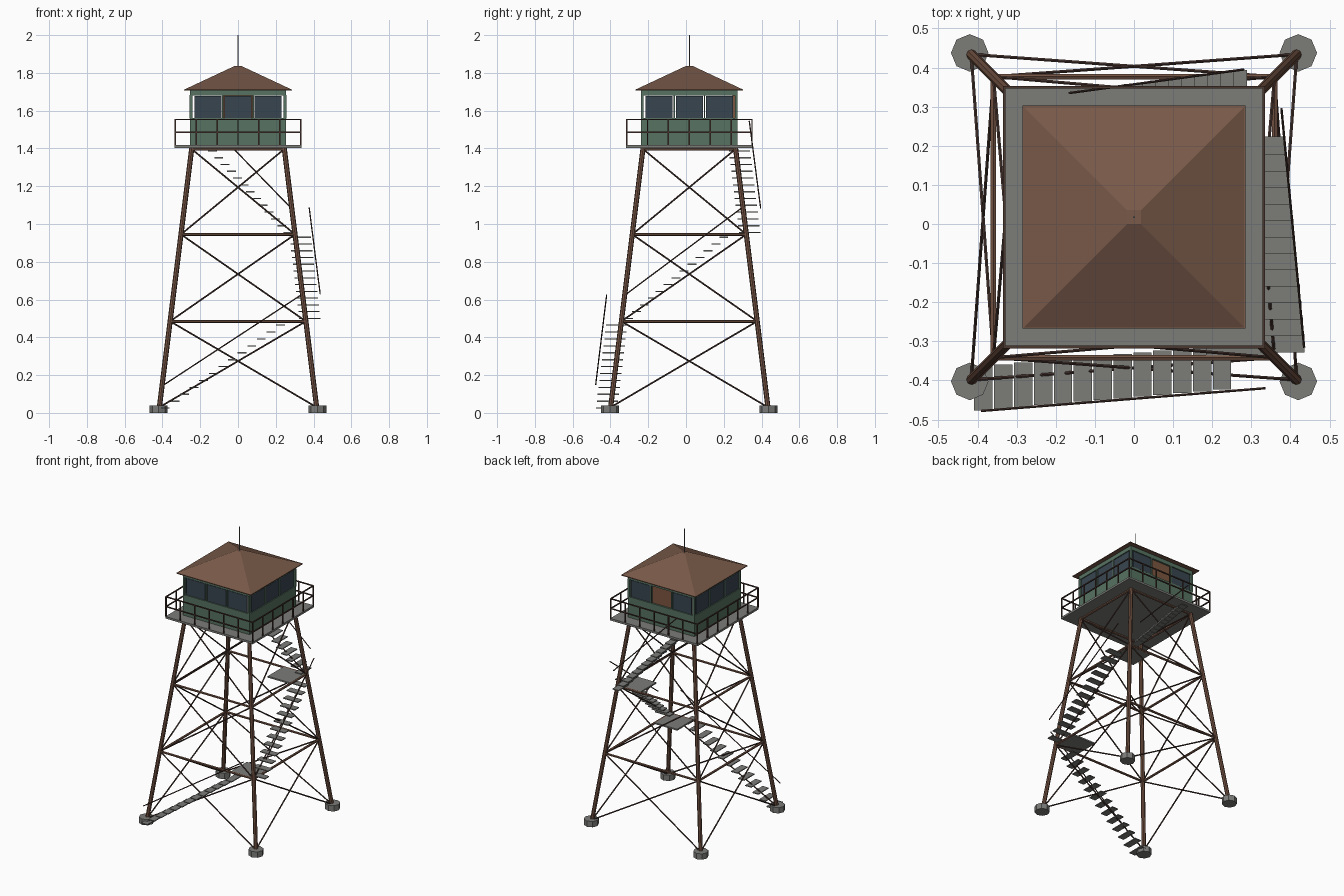
import bpy, bmesh, math
from mathutils import Vector, Matrix

cube = bpy.data.objects.get("Cube")
if cube:
    bpy.data.objects.remove(cube, do_unlink=True)

CY = 0.0175   # tower axis offset in y


def material(name, rgb):
    m = bpy.data.materials.new(name)
    m.use_nodes = True
    m.diffuse_color = (*rgb, 1)
    m.node_tree.nodes["Principled BSDF"].inputs["Base Color"].default_value = (*rgb, 1)
    return m


STEEL = material("brown steel", (0.17, 0.085, 0.055))
DARK = material("dark brown steel", (0.07, 0.038, 0.03))
ROOF = material("roof brown", (0.19, 0.1, 0.066))
GREEN = material("wall green", (0.095, 0.17, 0.12))
GREY = material("deck grey", (0.2, 0.2, 0.19))
GLASS = material("window glass", (0.04, 0.06, 0.08))
DOOR = material("door brown", (0.2, 0.09, 0.05))


def finish(name, bm, mat):
    me = bpy.data.meshes.new(name)
    bm.to_mesh(me)
    bm.free()
    me.materials.append(mat)
    ob = bpy.data.objects.new(name, me)
    bpy.context.collection.objects.link(ob)
    return ob


def add_box(bm, centre, size, turn=0.0):
    """Box about the tower axis, turned about that axis."""
    m = Matrix.Translation((0, CY, 0)) @ Matrix.Rotation(turn, 4, 'Z')
    m = m @ Matrix.Translation(centre) @ Matrix.Diagonal((*size, 1))
    bmesh.ops.create_cube(bm, size=1, matrix=m)


def add_rod(bm, a, b, r, sides=6):
    a, b = Vector(a), Vector(b)
    d = b - a
    m = Matrix.Translation((a + b) / 2) @ d.to_track_quat('Z', 'Y').to_matrix().to_4x4()
    bmesh.ops.create_cone(bm, cap_ends=True, segments=sides, radius1=r, radius2=r,
                          depth=d.length, matrix=m)


def corner(i, z):
    """Point on the axis of sloping leg i at height z."""
    h = 0.42 - 0.125 * z
    sx, sy = [(-1, -1), (1, -1), (1, 1), (-1, 1)][i % 4]
    return Vector((sx * h, sy * h + CY, z))


# Footings and legs
feet, legs = bmesh.new(), bmesh.new()
for i in range(4):
    p = corner(i, 0)
    bmesh.ops.create_cone(feet, cap_ends=True, segments=8, radius1=0.048, radius2=0.048,
                          depth=0.04, matrix=Matrix.Translation((p.x, p.y, 0.02)))
    add_rod(legs, corner(i, 0.02), corner(i, 1.405), 0.0135, 8)
finish("footings", feet, GREY)
finish("tower_legs", legs, STEEL)

# Horizontal beams and cross braces on all four faces
LEVELS = [0.03, 0.485, 0.945, 1.397]
beams, braces = bmesh.new(), bmesh.new()
for i in range(4):
    for lo, hi in zip(LEVELS, LEVELS[1:]):
        add_rod(beams, corner(i, hi), corner(i + 1, hi), 0.008)
        add_rod(braces, corner(i, lo), corner(i + 1, hi), 0.0045)
        add_rod(braces, corner(i + 1, lo), corner(i, hi), 0.0045)
finish("horizontal_beams", beams, STEEL)
finish("cross_braces", braces, DARK)

# Deck and its railing
deck = bmesh.new()
add_box(deck, (0, 0, 1.41), (0.67, 0.67, 0.014))
finish("deck", deck, GREY)

rail = bmesh.new()
R = 0.332
for k in range(4):
    turn = k * math.pi / 2
    for z in (1.485, 1.553):
        add_box(rail, (0, -R, z), (2 * R, 0.007, 0.007), turn)
    for n in range(6):
        add_box(rail, (-R + n * R / 3, -R, 1.485), (0.007, 0.007, 0.14), turn)
finish("deck_railing", rail, DARK)

# Cabin: low walls, posts, head band, panes, and a door in the back middle bay
H = 0.255
walls, panes, door = bmesh.new(), bmesh.new(), bmesh.new()
for k in range(4):
    turn = k * math.pi / 2
    y = -H + 0.006
    add_box(walls, (0, y, 1.4875), (2 * H, 0.012, 0.145), turn)
    add_box(walls, (0, y, 1.698), (2 * H, 0.012, 0.034), turn)
    add_box(walls, (-y, y, 1.62), (0.014, 0.014, 0.125), turn)
    for s in (-1, 1):
        add_box(walls, (s * 0.08, y, 1.62), (0.007, 0.012, 0.125), turn)
    for n in (-1, 0, 1):
        if k == 2 and n == 0:
            add_box(door, (0, y + 0.014, 1.55), (0.155, 0.012, 0.265), turn)
        else:
            add_box(panes, (n * 0.16, y, 1.62), (0.143, 0.006, 0.115), turn)
finish("cabin_walls", walls, GREEN)
finish("window_panes", panes, GLASS)
finish("cabin_door", door, DOOR)

# Hipped roof with a small flat top, and a mast
roof = bmesh.new()
S = math.sqrt(2)
bmesh.ops.create_cone(roof, cap_ends=True, segments=4, radius1=0.285 * S, radius2=0.018 * S,
                      depth=0.125, matrix=Matrix.Translation((0, CY, 1.774))
                      @ Matrix.Rotation(math.pi / 4, 4, 'Z'))
add_box(roof, (0, 0, 1.7105), (0.57, 0.57, 0.005))
finish("roof", roof, ROOF)

mast = bmesh.new()
add_rod(mast, (0, CY, 1.83), (0, CY, 2.0), 0.0028)
finish("mast", mast, GREY)

# Landings tucked inside two corners
landings = bmesh.new()
for i, z in ((1, 0.485), (2, 0.945)):
    p = corner(i, z)
    inward = 0.0875 if p.y < 0 else -0.0875
    add_box(landings, (p.x - 0.0875, p.y - CY + inward, z), (0.175, 0.175, 0.01))
finish("stair_landings", landings, GREY)

# Stair flights: first tread, last tread, tread size, handrail ends
WIDE, DEEP = 0.113, 0.047
FLIGHTS = [
    ((-0.385, -0.42, 0.025), (0.225, -0.367, 0.465), (DEEP, WIDE),
     (-0.39, -0.478, 0.15), (0.335, -0.42, 0.625)),
    ((0.38, -0.305, 0.5), (0.33, 0.2, 0.93), (WIDE, DEEP),
     (0.435, -0.315, 0.63), (0.377, 0.295, 1.085)),
    ((0.265, 0.337, 0.955), (-0.135, 0.283, 1.387), (DEEP, WIDE),
     (0.28, 0.395, 1.085), (-0.165, 0.335, 1.545)),
]
STEPS = 13
treads, handrails = bmesh.new(), bmesh.new()
for first, last, (sx, sy), r0, r1 in FLIGHTS:
    for n in range(STEPS):
        p = Vector(first).lerp(Vector(last), n / (STEPS - 1))
        add_box(treads, (p.x, p.y - CY, p.z), (sx, sy, 0.006))
    add_rod(handrails, r0, r1, 0.0035)
finish("stair_treads", treads, GREY)
finish("stair_handrails", handrails, DARK)
